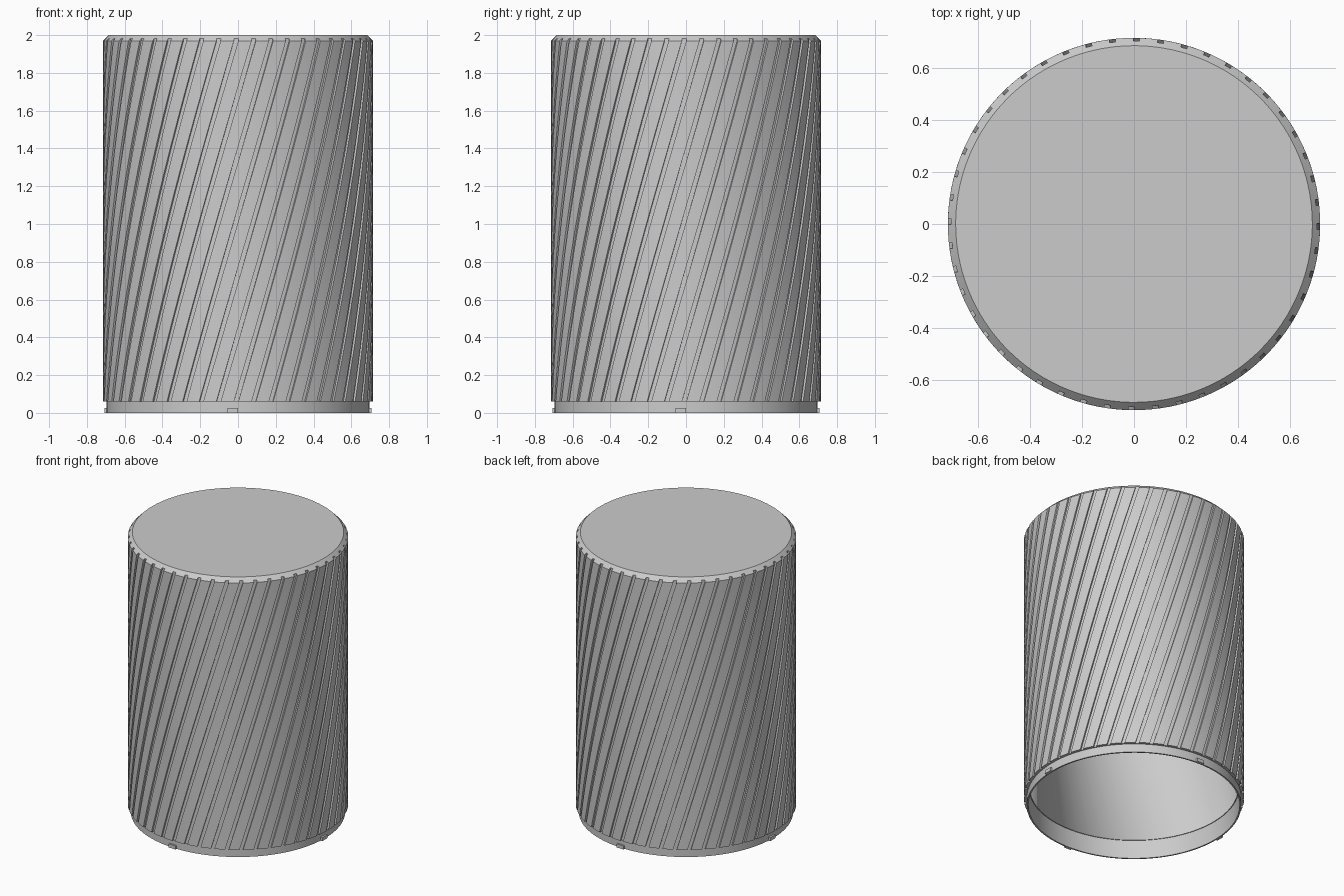
import bpy, bmesh
from math import radians, sin, cos, pi

cube = bpy.data.objects.get("Cube")
if cube:
    bpy.data.objects.remove(cube, do_unlink=True)

grey = bpy.data.materials.new("satin grey")
grey.use_nodes = True
GREY = (0.6, 0.6, 0.6, 1)
grey.diffuse_color = GREY
grey.node_tree.nodes["Principled BSDF"].inputs["Base Color"].default_value = GREY

GROOVES = 48
PITCH = 2 * pi / GROOVES
HALF = 0.0115 / 0.715          # half groove width as an angle
LAND, FLOOR = 0.715, 0.703     # outer radius and groove floor radius
BASE, SHOULDER = 0.06, 1.97
TWIST = radians(45)
ROWS = 32


def finish(name, bm):
    bmesh.ops.remove_doubles(bm, verts=bm.verts, dist=1e-5)
    bmesh.ops.recalc_face_normals(bm, faces=bm.faces)
    mesh = bpy.data.meshes.new(name)
    bm.to_mesh(mesh)
    bm.free()
    mesh.materials.append(grey)
    obj = bpy.data.objects.new(name, mesh)
    bpy.context.collection.objects.link(obj)
    return obj


def ring(bm, z, land, floor):
    """One grooved cross-section, turned according to its height."""
    level = min(max(z, BASE), SHOULDER)
    turn = radians(-0.8) - TWIST * (SHOULDER - level) / (SHOULDER - BASE)
    section = [(-HALF, floor), (HALF, floor), (HALF, land),
               (PITCH / 2, land), (PITCH - HALF, land)]
    verts = []
    for i in range(GROOVES):
        for offset, r in section:
            a = turn + i * PITCH + offset
            verts.append(bm.verts.new((r * cos(a), r * sin(a), z)))
    return verts


# Cap shell: inside wall, rim, neck, twisted grooved wall, chamfer and flat top
levels = [(1.95, 0.675, 0.675), (0.13, 0.675, 0.675), (0.13, 0.68, 0.68),
          (0, 0.685, 0.685), (0, 0.695, 0.695), (BASE, 0.695, 0.695)]
levels += [(BASE + (SHOULDER - BASE) * i / ROWS, LAND, FLOOR) for i in range(ROWS + 1)]
levels += [(SHOULDER + LAND - FLOOR, FLOOR, FLOOR), (2, 0.685, 0.685)]

bm = bmesh.new()
rings = [ring(bm, *level) for level in levels]
for low, high in zip(rings, rings[1:]):
    for i in range(len(low)):
        j = (i + 1) % len(low)
        bm.faces.new((low[i], low[j], high[j], high[i]))
bm.faces.new(rings[0])
bm.faces.new(rings[-1])
shell = finish("grooved_cap", bm)
bpy.ops.object.select_all(action="DESELECT")
shell.select_set(True)
bpy.context.view_layer.objects.active = shell
bpy.ops.object.shade_smooth_by_angle(angle=radians(30))

# Four small locking tabs around the neck
for i, side in enumerate(("front", "left", "back", "right")):
    bm = bmesh.new()
    bmesh.ops.create_cube(bm, size=1)
    bmesh.ops.scale(bm, vec=(0.055, 0.02, 0.025), verts=bm.verts)
    bmesh.ops.translate(bm, vec=(-0.0275, -0.697, 0.0125), verts=bm.verts)
    tab = finish(side + "_tab", bm)
    tab.rotation_euler.z = i * pi / 2
